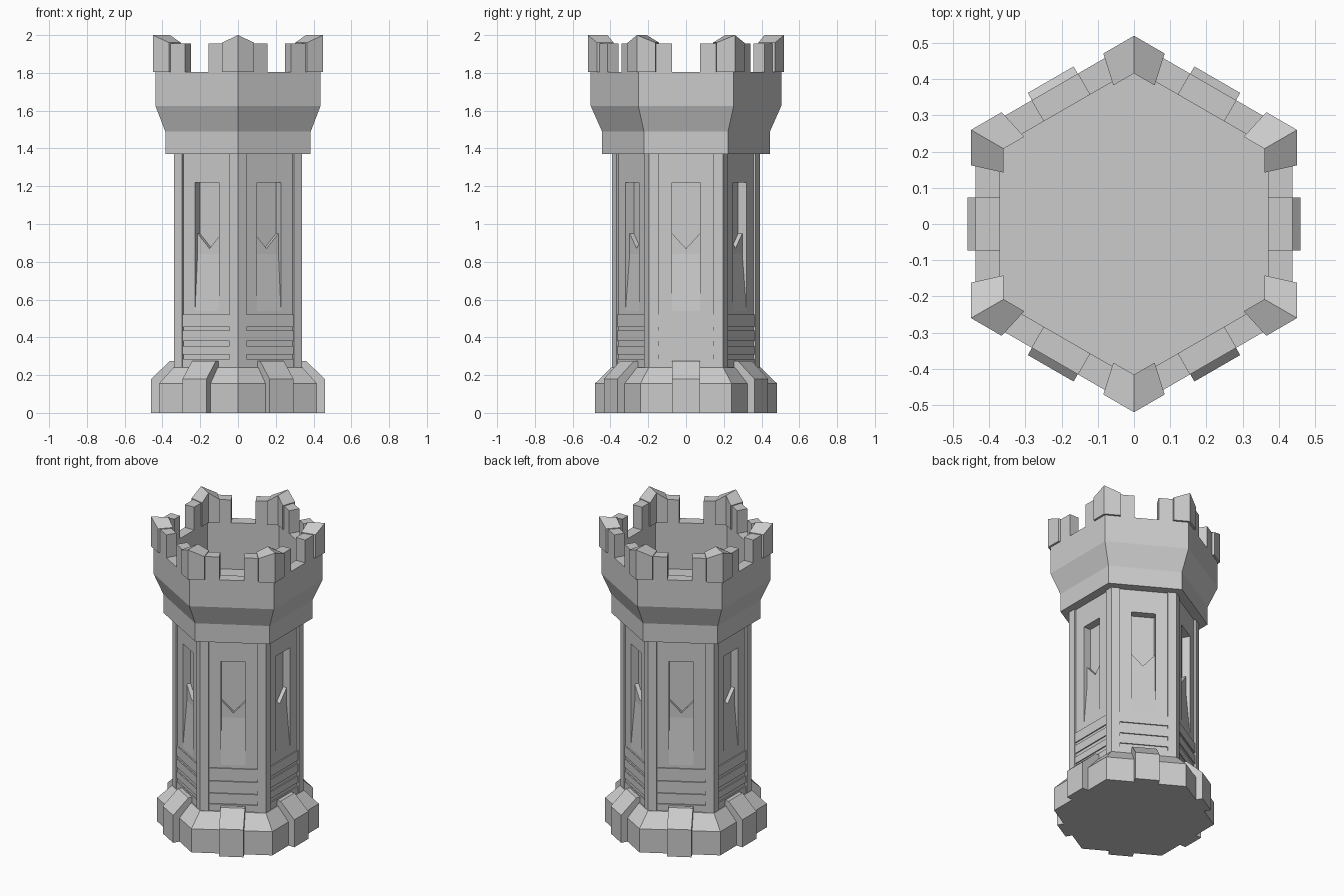
import bpy, bmesh, math
from mathutils import Matrix, Vector

if "Cube" in bpy.data.objects:
    bpy.data.objects.remove(bpy.data.objects["Cube"])

HEX = 1 / math.cos(math.radians(30))
T60 = math.tan(math.radians(30))


def finish(name, bm):
    bmesh.ops.recalc_face_normals(bm, faces=bm.faces)
    mesh = bpy.data.meshes.new(name)
    bm.to_mesh(mesh)
    bm.free()
    obj = bpy.data.objects.new(name, mesh)
    bpy.context.collection.objects.link(obj)
    return obj


def loft(bm, rings):
    """Skin a stack of point rings and cap both ends."""
    loops = [[bm.verts.new(p) for p in ring] for ring in rings]
    n = len(loops[0])
    for lo, hi in zip(loops, loops[1:]):
        for i in range(n):
            j = (i + 1) % n
            bm.faces.new((lo[i], lo[j], hi[j], hi[i]))
    bm.faces.new(loops[0][::-1])
    bm.faces.new(loops[-1])


def hex_body(name, profile):
    """Hexagonal solid from (apothem, z) pairs, flats facing +-x."""
    bm = bmesh.new()
    rings = []
    for a, z in profile:
        rings.append([(a * HEX * math.cos(math.radians(30 + 60 * k)),
                       a * HEX * math.sin(math.radians(30 + 60 * k)), z) for k in range(6)])
    loft(bm, rings)
    return finish(name, bm)


def six(name, solids):
    """Repeat solids, made on the +x side, on all six sides."""
    bm = bmesh.new()
    for k in range(6):
        rot = Matrix.Rotation(math.radians(60 * k), 3, 'Z')
        for rings in solids:
            loft(bm, [[rot @ Vector(p) for p in ring] for ring in rings])
    return finish(name, bm)


def upright(pts, z0, z1):
    """Plan outline (x, y) raised from z0 to z1; z1 may be one height per point."""
    tops = z1 if isinstance(z1, list) else [z1] * len(pts)
    return [[(x, y, z0) for x, y in pts], [(x, y, z) for (x, y), z in zip(pts, tops)]]


def box(x0, x1, y0, y1, z0, z1):
    return upright([(x0, y0), (x1, y0), (x1, y1), (x0, y1)], z0, z1)


def side_profile(pts, w):
    """(x, z) outline extruded across y from -w to w."""
    return [[(x, -w, z) for x, z in pts], [(x, w, z) for x, z in pts]]


def mirror(solid):
    return [[(x, -y, z) for x, y, z in ring] for ring in solid]


def both(solid):
    return [solid, mirror(solid)]


W = 0.073    # half width of window, foot block and crenel
P = 0.145    # half width of wall panel
IN = 0.25    # hidden inner depth of wall pieces

# Foot: sloped hexagonal plinth with a block on every side
hex_body("plinth", [(.418, 0), (.418, .155), (.342, .24)])
six("foot_blocks", [side_profile(
    [(.30, 0), (.46, 0), (.46, .18), (.36, .275), (.30, .275)], W)])

# Shaft: core, corner pilasters, panels
hex_body("shaft_core", [(.277, .2), (.277, 1.4)])
six("corner_pilasters", both(upright(
    [(IN, P), (.34, P), (.34, .34 * T60), (IN, IN * T60)], .2, 1.4)))
six("wall_panels", both(box(IN, .328, W, P, .2, 1.4)) + [box(IN, .328, -W, W, 1.22, 1.4)])

# Window: sloping sill and pointed lower end
six("window_sills", [side_profile(
    [(IN, .2), (.328, .2), (.328, .54), (.302, .84), (.302, .87), (IN, .87)], W)])
point = [(-W, .87), (0, .87), (-W, .95)]
six("window_points", both([[(x, y, z) for y, z in point] for x in (IN, .302)]))

# Horizontal bands low on each panel
six("panel_bands", [box(IN, .335, -P, P, z0, z1) for z0, z1 in
                    ((.2, .285), (.31, .355), (.38, .435), (.455, .52))])

# Crown: flared parapet with a hollow top
hex_body("crown", [(.385, 1.37), (.385, 1.49), (.437, 1.625),
                   (.437, 1.805), (.37, 1.805), (.37, 1.5)])
six("merlons", both(upright(
    [(.37, W), (.437, W), (.437, .437 * T60), (.37, .37 * T60)], 1.8, 1.955)))
six("corner_caps", both(upright(
    [(.45, .162), (.45, .45 * T60), (.36, .36 * T60), (.36, .142)],
    1.805, [1.96, 2.0, 2.0, 1.96])))
